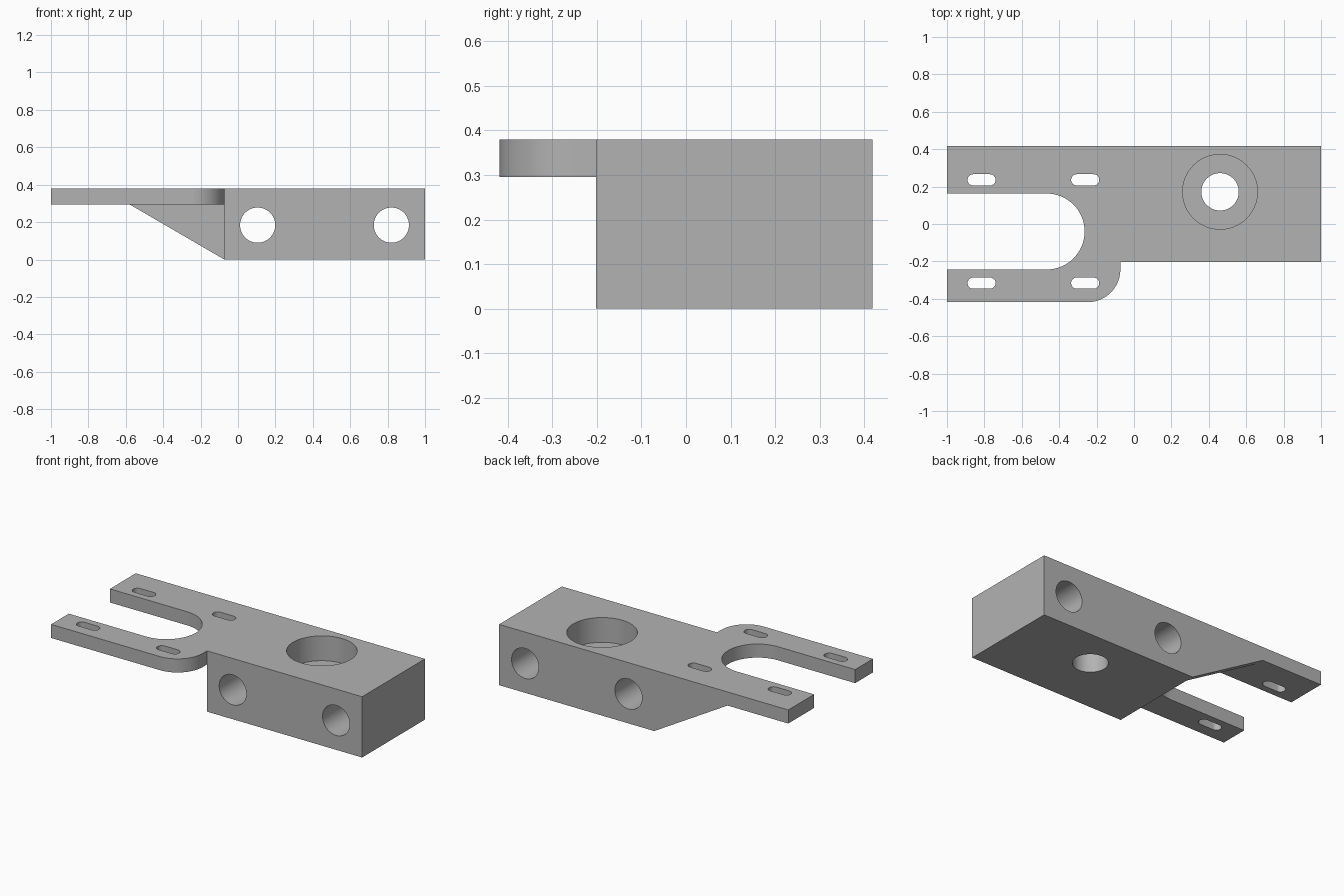
import bpy, bmesh, math
from mathutils import Matrix, Vector

cube = bpy.data.objects.get("Cube")
if cube:
    bpy.data.objects.remove(cube, do_unlink=True)

grey = bpy.data.materials.new("machined_grey")
grey.use_nodes = True
tone = (0.45, 0.45, 0.45, 1)
grey.diffuse_color = tone
grey.node_tree.nodes["Principled BSDF"].inputs["Base Color"].default_value = tone

HEIGHT, PLATE_Z = 0.38, 0.295
STEP_X, BACK_Y = -0.073, 0.418


def arc(cx, cy, r, start, end, steps=24):
    angles = [math.radians(start + (end - start) * i / steps) for i in range(steps + 1)]
    return [(cx + r * math.cos(a), cy + r * math.sin(a)) for a in angles]


def prism(name, outline, low, high, upright=False):
    """Extrude an outline along z, or along y when upright (outline is then x, z)."""
    bm = bmesh.new()
    place = (lambda p: (p[0], low, p[1])) if upright else (lambda p: (p[0], p[1], low))
    face = bm.faces.new([bm.verts.new(place(p)) for p in outline])
    grown = bmesh.ops.extrude_face_region(bm, geom=[face])["geom"]
    move = Vector((0, high - low, 0) if upright else (0, 0, high - low))
    bmesh.ops.translate(bm, vec=move, verts=[g for g in grown if isinstance(g, bmesh.types.BMVert)])
    bmesh.ops.recalc_face_normals(bm, faces=bm.faces)
    mesh = bpy.data.meshes.new(name)
    bm.to_mesh(mesh)
    bm.free()
    mesh.materials.append(grey)
    obj = bpy.data.objects.new(name, mesh)
    bpy.context.collection.objects.link(obj)
    return obj


def circle(cx, cy, r):
    return arc(cx, cy, r, 0, 360, 64)[:-1]


def combine(target, tool, operation):
    """Apply a boolean and remove the tool object."""
    mod = target.modifiers.new(tool.name, "BOOLEAN")
    mod.operation, mod.object, mod.solver = operation, tool, "EXACT"
    bpy.context.view_layer.objects.active = target
    bpy.ops.object.modifier_apply(modifier=mod.name)
    bpy.data.objects.remove(tool, do_unlink=True)


# Main block
bracket = prism("mounting_bracket",
                [(STEP_X, -0.202), (1, -0.202), (1, BACK_Y), (STEP_X, BACK_Y)], 0, HEIGHT)

# Forked plate with a rounded throat and a rounded outer corner
fork = [(-1, BACK_Y), (-1, 0.163)]
fork += arc(-0.467, -0.04, 0.203, 90, -90, 40)
fork += [(-1, -0.243), (-1, -BACK_Y)]
fork += arc(STEP_X - 0.175, -BACK_Y + 0.175, 0.175, -90, 0)
fork += [(STEP_X, -0.202), (STEP_X + 0.1, -0.202), (STEP_X + 0.1, BACK_Y)]
combine(bracket, prism("fork_plate", fork, PLATE_Z, HEIGHT), "UNION")

# Thin triangular rib along the back edge
rib = [(STEP_X, 0), (STEP_X + 0.1, 0), (STEP_X + 0.1, HEIGHT - 0.04),
       (-0.58, HEIGHT - 0.04), (-0.58, PLATE_Z)]
combine(bracket, prism("support_rib", rib, BACK_Y - 0.05, BACK_Y, upright=True), "UNION")

# Counterbored vertical hole
combine(bracket, prism("bore", circle(0.46, 0.172, 0.1), -0.1, 0.5), "DIFFERENCE")
combine(bracket, prism("counterbore", circle(0.46, 0.172, 0.2), HEIGHT - 0.155, 0.5), "DIFFERENCE")

# Cross holes from front to back
for x in (0.105, 0.82):
    combine(bracket, prism("cross_hole", circle(x, 0.184, 0.094), -0.5, 0.6, upright=True),
            "DIFFERENCE")

# Slots in both arms
for x in (-0.815, -0.261):
    for y in (0.236, -0.316):
        slot = arc(x + 0.045, y, 0.03, -90, 90, 16) + arc(x - 0.045, y, 0.03, 90, 270, 16)
        combine(bracket, prism("slot", slot, 0.2, 0.5), "DIFFERENCE")

# Smooth curved walls, sharp edges elsewhere
bpy.ops.object.select_all(action="DESELECT")
bracket.select_set(True)
bpy.context.view_layer.objects.active = bracket
bpy.ops.object.shade_smooth_by_angle(angle=math.radians(25))
